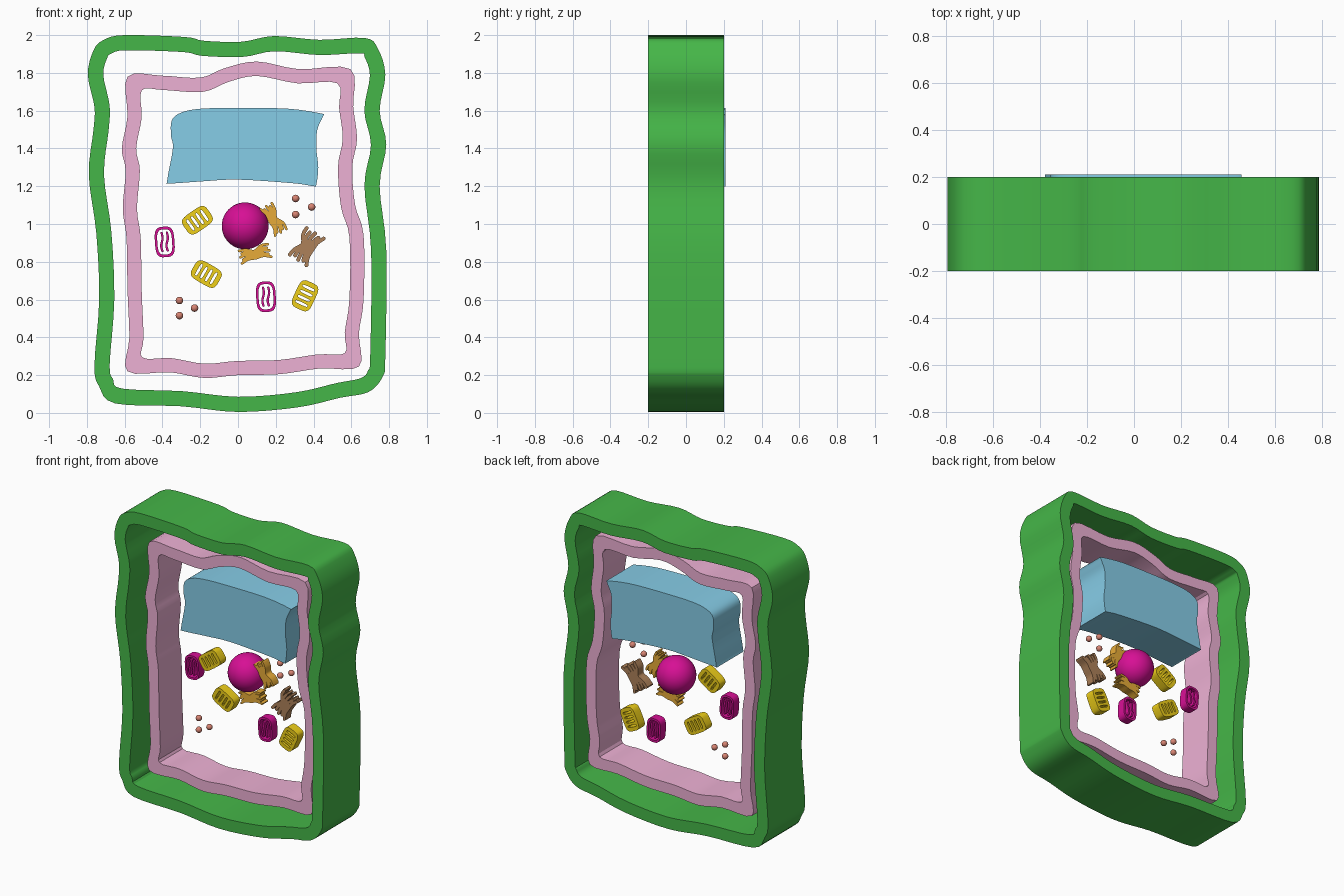
import bpy, bmesh
from math import pi, sin, cos, radians, copysign
from mathutils import Vector, Matrix

if "Cube" in bpy.data.objects:
    bpy.data.objects.remove(bpy.data.objects["Cube"])


def material(name, rgb):
    m = bpy.data.materials.new(name)
    m.diffuse_color = (*rgb, 1)
    m.use_nodes = True
    m.node_tree.nodes["Principled BSDF"].inputs["Base Color"].default_value = m.diffuse_color
    return m


GREEN = material("green", (0.06, 0.47, 0.065))
PINK = material("pink", (0.85, 0.44, 0.66))
BLUE = material("blue", (0.24, 0.61, 0.80))
MAGENTA = material("magenta", (0.68, 0.005, 0.30))
YELLOW = material("yellow", (0.87, 0.63, 0.01))
ORANGE = material("orange", (0.80, 0.41, 0.04))
BROWN = material("brown", (0.42, 0.22, 0.10))
CORAL = material("coral", (0.68, 0.23, 0.17))


def smooth(pts, closed=True, sub=4):
    """Catmull-Rom curve through 2D points."""
    n, out = len(pts), []
    get = (lambda i: Vector(pts[i % n])) if closed else (lambda i: Vector(pts[min(max(i, 0), n - 1)]))
    for i in range(n if closed else n - 1):
        a, b, c, d = (get(i + k) for k in (-1, 0, 1, 2))
        for s in range(sub):
            t = s / sub
            out.append(0.5 * (2 * b + (c - a) * t + (2 * a - 5 * b + 4 * c - d) * t * t
                              + (3 * b - a - 3 * c + d) * t ** 3))
    if not closed:
        out.append(get(n - 1))
    return out


def inset(pts, d):
    """Mitred inward offset of a clockwise outline."""
    out, n = [], len(pts)
    for i in range(n):
        a, b, c = (Vector(pts[(i + k) % n]) for k in (-1, 0, 1))
        u, v = (b - a).normalized(), (c - b).normalized()
        n1, n2 = Vector((u.y, -u.x)), Vector((v.y, -v.x))
        out.append(b + (n1 + n2) * d / (1 + n1.dot(n2)))
    return out


def finish(ob, mat):
    ob.data.materials.append(mat)
    bpy.ops.object.select_all(action='DESELECT')
    ob.select_set(True)
    bpy.context.view_layer.objects.active = ob
    bpy.ops.object.shade_smooth_by_angle(angle=radians(30))


def slab(name, groups, depth, mat, at=(0, 0, 0), rot=0):
    """Extrude filled outlines (first loop outer, the rest holes) along y."""
    bm = bmesh.new()
    for loops in groups:
        cu = bpy.data.curves.new("outline", 'CURVE')
        cu.dimensions, cu.fill_mode, cu.extrude = '2D', 'BOTH', depth / 2
        for loop in loops:
            sp = cu.splines.new('POLY')
            sp.points.add(len(loop) - 1)
            for p, q in zip(sp.points, loop):
                p.co = (q[0], q[1], 0, 1)
            sp.use_cyclic_u = True
        tmp = bpy.data.objects.new("outline", cu)
        me = bpy.data.meshes.new_from_object(tmp)
        bm.from_mesh(me)
        bpy.data.objects.remove(tmp)
        bpy.data.meshes.remove(me)
    bmesh.ops.remove_doubles(bm, verts=bm.verts, dist=1e-5)
    bmesh.ops.recalc_face_normals(bm, faces=bm.faces)
    bm.transform(Matrix.Translation(at) @ Matrix.Rotation(pi / 2, 4, 'X') @ Matrix.Rotation(radians(rot), 4, 'Z'))
    me = bpy.data.meshes.new(name)
    bm.to_mesh(me)
    bm.free()
    ob = bpy.data.objects.new(name, me)
    bpy.context.collection.objects.link(ob)
    finish(ob, mat)


def ball(name, r, at, mat, seg):
    bpy.ops.mesh.primitive_uv_sphere_add(radius=r, location=at, segments=seg, ring_count=seg // 2)
    bpy.context.object.name = name
    finish(bpy.context.object, mat)


def rounded(a, b, cx=0, cy=0, e=0.5, n=32):
    """Superellipse outline."""
    f = lambda v: copysign(abs(v) ** e, v)
    return [(cx + a * f(cos(2 * pi * i / n)), cy + b * f(sin(2 * pi * i / n))) for i in range(n)]


def ribbon(pts, w):
    """Strip outline around an open path, rounded at the ends."""
    c, left, right = smooth(pts, False, 5), [], []
    for i, p in enumerate(c):
        t = (c[min(i + 1, len(c) - 1)] - c[max(i - 1, 0)]).normalized()
        k = w / 2 * (0.55 if i in (0, len(c) - 1) else 1)
        left.append(p + Vector((-t.y, t.x)) * k)
        right.append(p - Vector((-t.y, t.x)) * k)
    return left + right[::-1]


# Cell wall
wall = [(-.71, 1.975), (-.60, 2.0), (-.28, 1.99), (-.18, 1.97), (.02, 1.965), (.19, 1.995), (.43, 1.975),
        (.67, 1.985), (.74, 1.93), (.78, 1.79), (.75, 1.6), (.785, 1.42), (.75, 1.2), (.785, .86), (.78, .3),
        (.765, .19), (.69, .11), (.54, .08), (.32, .03), (0, .005), (-.3, .035), (-.65, .05), (-.735, .14),
        (-.76, .25), (-.735, .6), (-.75, .95), (-.79, 1.26), (-.765, 1.5), (-.76, 1.62), (-.795, 1.79),
        (-.765, 1.92)]
slab("cell_wall", [[smooth(wall), smooth(inset(wall, .08))]], .4, GREEN)

# Cell membrane
membrane = [(-.585, 1.78), (-.40, 1.785), (-.20, 1.775), (-.07, 1.825), (.10, 1.86), (.32, 1.82),
            (.595, 1.82), (.61, 1.62), (.63, 1.45), (.605, 1.3), (.62, 1.1),
            (.665, .94), (.665, .6), (.64, .42), (.64, .245), (.43, .235), (.22, .205), (0, .20),
            (-.18, .185), (-.36, .215), (-.585, .22), (-.575, .40), (-.585, .65), (-.59, .92),
            (-.61, 1.08), (-.595, 1.28), (-.615, 1.4), (-.585, 1.57)]
slab("cell_membrane", [[smooth(membrane), smooth(inset(membrane, .075))]], .25, PINK)

# Vacuole
vacuole = [(-.35, 1.55), (-.30, 1.59), (-.2, 1.61), (0, 1.615), (.27, 1.61), (.44, 1.585), (.45, 1.57),
           (.42, 1.5), (.415, 1.40), (.425, 1.3), (.415, 1.21), (.40, 1.2), (.3, 1.215), (0, 1.235),
           (-.2, 1.225), (-.36, 1.215), (-.375, 1.23), (-.345, 1.4), (-.355, 1.47)]
slab("vacuole", [[smooth(vacuole)]], .29, BLUE, (0, .065, 0))

# Nucleus and ribosomes
ball("nucleus", .124, (.038, .05, .99), MAGENTA, 48)
for i, (x, z) in enumerate([(.305, 1.135), (.39, 1.09), (.305, 1.05), (-.31, .595), (-.23, .555), (-.31, .515)]):
    ball(f"ribosome_{i + 1}", .02, (x, .02, z), CORAL, 20)

# Mitochondria: rounded plates with slots
plate = [rounded(.078, .055)] + [rounded(.007, .035, x, 0, .6, 16) for x in (-.045, -.015, .015, .045)]
for i, (x, y, z, r) in enumerate([(-.215, .03, 1.02, 35), (-.168, .11, .735, -30), (.355, .07, .62, 65)]):
    slab(f"mitochondrion_{i + 1}", [plate], .065, YELLOW, (x, y, z), r)

# Chloroplasts: open barrel-shaped rings with wavy inner bars
ring = [rounded(.052, .081, e=.6), rounded(.039, .067, e=.6)]
bars = [[ribbon([(x, -.052), (x - .006, -.02), (x + .004, .02), (x, .054)], .012)] for x in (-.014, .014)]
for i, (x, y, z, r) in enumerate([(-.388, .085, .905, 4), (.148, .11, .615, 3)]):
    slab(f"chloroplast_{i + 1}", [ring] + bars, .06, MAGENTA, (x, y, z), r)


# Folded membranes: bundles of wavy strands, pinched in the middle
def bundle(name, length, spread, w, mat, at, rot):
    groups = []
    for i in range(-2, 3):
        h, s = length / 2 * (1 - .12 * (i % 2)), spread / 4
        groups.append([ribbon([(-h, s * i), (-.5 * h, s * .75 * i + .006), (0, s * .55 * i - .004),
                               (.5 * h, s * .8 * i + .007), (h, s * i - .003)], w)])
    slab(name, groups, .06, mat, at, rot)


bundle("endoplasmic_reticulum_1", .17, .07, .014, ORANGE, (.188, .035, 1.025), -60)
bundle("endoplasmic_reticulum_2", .17, .07, .014, ORANGE, (.09, .035, .842), 14)
bundle("golgi_body", .185, .11, .02, BROWN, (.364, .01, .88), 58)
